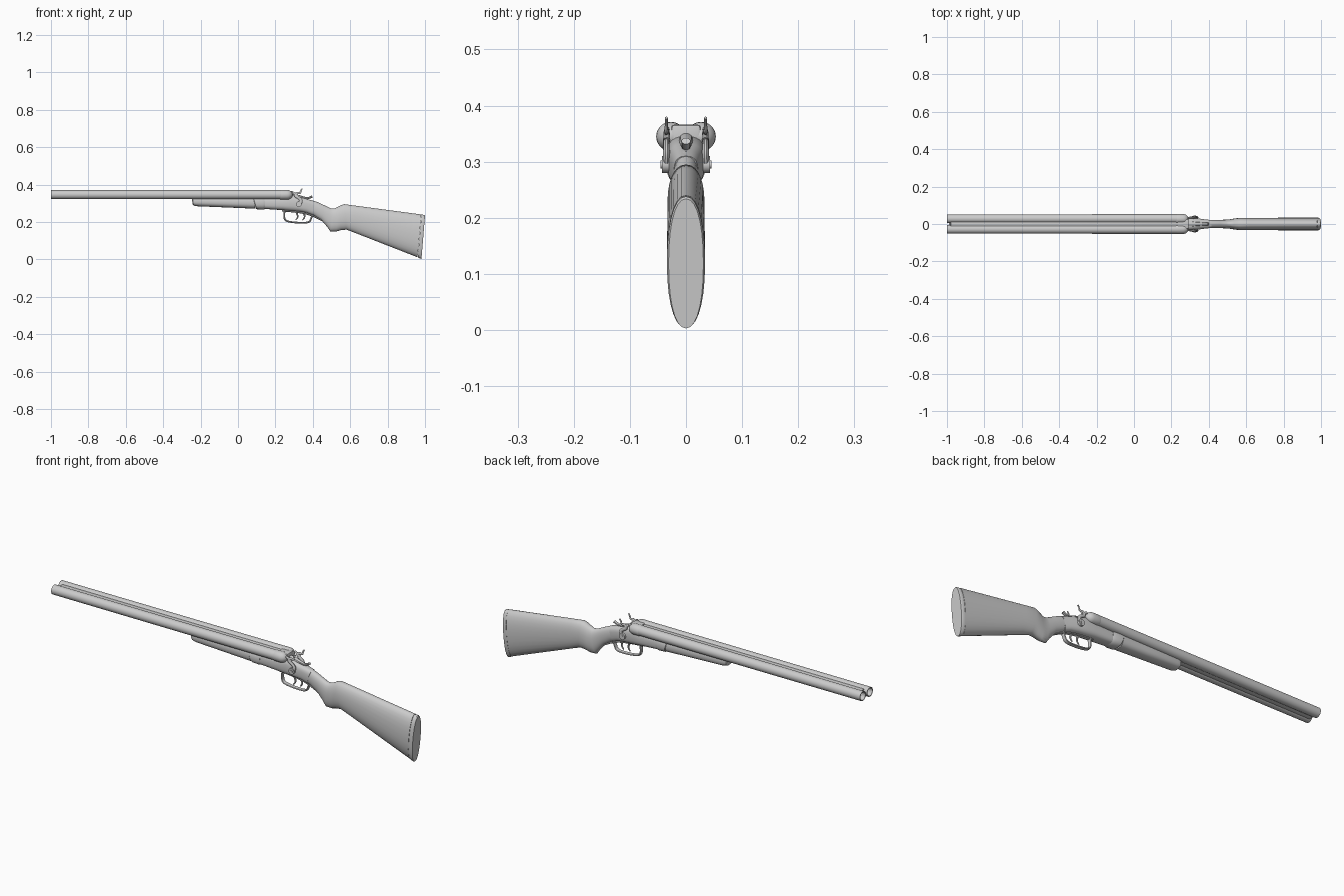
import bpy, bmesh, math
from math import sin, cos, pi

if "Cube" in bpy.data.objects:
    bpy.data.objects.remove(bpy.data.objects["Cube"])


def finish(name, bm, angle=35):
    bmesh.ops.recalc_face_normals(bm, faces=bm.faces)
    me = bpy.data.meshes.new(name)
    bm.to_mesh(me)
    bm.free()
    ob = bpy.data.objects.new(name, me)
    bpy.context.collection.objects.link(ob)
    smooth(ob, angle)
    return ob


def smooth(ob, angle=35):
    bpy.ops.object.select_all(action='DESELECT')
    ob.select_set(True)
    bpy.context.view_layer.objects.active = ob
    bpy.ops.object.shade_smooth_by_angle(angle=math.radians(angle))


def bridge(bm, rings, closed=False):
    n = len(rings[0])
    pairs = list(zip(rings, rings[1:])) + ([(rings[-1], rings[0])] if closed else [])
    for a, b in pairs:
        for i in range(n):
            j = (i + 1) % n
            bm.faces.new((a[i], a[j], b[j], b[i]))


def loft(name, sections, n=28, power=1.0):
    # each section: top x, top z, bottom x, bottom z, half width
    bm = bmesh.new()
    rings = []
    for xt, zt, xb, zb, w in sections:
        ring = []
        for i in range(n):
            a = 2 * pi * i / n
            c, s = cos(a), sin(a)
            u = math.copysign(abs(c) ** power, c)
            t = (1 + math.copysign(abs(s) ** power, s)) / 2
            ring.append(bm.verts.new((xb + (xt - xb) * t, w * u, zb + (zt - zb) * t)))
        rings.append(ring)
    bridge(bm, rings)
    bm.faces.new(rings[0])
    bm.faces.new(rings[-1])
    return finish(name, bm)


def lathe(name, profile, y, z, n=28, closed=False):
    # profile of (x, radius) turned about an x axis line
    bm = bmesh.new()
    rings = [[bm.verts.new((x, y + r * cos(2 * pi * i / n), z + r * sin(2 * pi * i / n)))
              for i in range(n)] for x, r in profile]
    bridge(bm, rings, closed)
    if not closed:
        bm.faces.new(rings[0])
        bm.faces.new(rings[-1])
    return finish(name, bm)


def rod(name, pts, radius, widen=1.0, y=0.0):
    # smooth rod in the xz plane; pts of (x, z, radius factor), y width scaled by widen
    cu = bpy.data.curves.new(name, 'CURVE')
    cu.dimensions = '3D'
    cu.bevel_depth = radius
    cu.bevel_resolution = 3
    cu.use_fill_caps = True
    sp = cu.splines.new('NURBS')
    sp.points.add(len(pts) - 1)
    for p, (x, z, f) in zip(sp.points, pts):
        p.co = (x, 0, z, 1)
        p.radius = f
    sp.order_u = 3
    sp.use_endpoint_u = True
    sp.resolution_u = 6
    tmp = bpy.data.objects.new(name, cu)
    bpy.context.collection.objects.link(tmp)
    bpy.context.view_layer.update()
    me = bpy.data.meshes.new_from_object(tmp.evaluated_get(bpy.context.evaluated_depsgraph_get()))
    bpy.data.objects.remove(tmp)
    for v in me.vertices:
        v.co.y = v.co.y * widen + y
    ob = bpy.data.objects.new(name, me)
    bpy.context.collection.objects.link(ob)
    smooth(ob)
    return ob


def box(name, x0, x1, w, z0, z1, bevel=0.002):
    bm = bmesh.new()
    bmesh.ops.create_cube(bm, size=1)
    for v in bm.verts:
        v.co = ((x0 + x1) / 2 + v.co.x * (x1 - x0), v.co.y * 2 * w, (z0 + z1) / 2 + v.co.z * (z1 - z0))
    bmesh.ops.bevel(bm, geom=bm.edges[:], offset=bevel, segments=2, affect='EDGES', profile=0.5)
    return finish(name, bm)


def disc(name, x, y, z, r, depth):
    bm = bmesh.new()
    bmesh.ops.create_cone(bm, cap_ends=True, segments=20, radius1=r, radius2=r, depth=depth)
    for v in bm.verts:
        v.co = (x + v.co.x, y + v.co.z, z + v.co.y)
    return finish(name, bm)


# Barrels, breech balls, hammers and pivots on both sides
for side, s in (("left", 1), ("right", -1)):
    lathe(side + "_barrel", [(-1, 0.0195), (-1, 0.0235), (0.235, 0.0245), (0.235, 0.0195)],
          s * 0.028, 0.346, closed=True)
    ball = [(0.225, 0.0245), (0.232, 0.0262), (0.262, 0.0262)]
    ball += [(0.262 + 0.03 * sin(a), 0.0262 * cos(a)) for a in (0.3, 0.6, 0.9, 1.2, 1.45)]
    lathe(side + "_breech", ball, s * 0.027, 0.345)
    disc(side + "_hammer_pivot", 0.325, s * 0.035, 0.295, 0.015, 0.016)
    disc(side + "_pivot_screw", 0.325, s * 0.042, 0.295, 0.007, 0.006)
    rod(side + "_hammer", [(0.325, 0.29, 1.3), (0.342, 0.312, 1.2), (0.325, 0.33, 1.1),
                           (0.305, 0.338, 1.1), (0.312, 0.356, 0.9), (0.334, 0.352, 0.7),
                           (0.334, 0.366, 0.5), (0.343, 0.378, 0.5)], 0.0075, 0.7, s * 0.035)
    rod(side + "_hammer_nose", [(0.318, 0.338, 1), (0.305, 0.352, 0.9), (0.291, 0.358, 0.7)],
        0.0075, 0.8, s * 0.034)

# Ribs between the barrels
box("top_rib", -0.98, 0.25, 0.016, 0.353, 0.362, 0.001)
box("lower_rib", -0.99, 0.1, 0.012, 0.328, 0.336, 0.001)
box("standing_breech", 0.235, 0.292, 0.026, 0.322, 0.366, 0.005)

# Wooden fore-end and its metal knuckle
loft("fore_end", [(-0.247, 0.332, -0.243, 0.294, 0.022), (-0.243, 0.335, -0.238, 0.288, 0.027),
                  (-0.22, 0.338, -0.22, 0.284, 0.031), (-0.05, 0.338, -0.05, 0.277, 0.034),
                  (0.09, 0.338, 0.09, 0.271, 0.036)], power=0.8)
loft("knuckle", [(0.078, 0.336, 0.095, 0.272, 0.035), (0.08, 0.338, 0.1, 0.268, 0.038),
                 (0.125, 0.338, 0.135, 0.266, 0.038), (0.14, 0.336, 0.148, 0.27, 0.034)], power=0.8)

# Receiver
loft("receiver", [(0.135, 0.332, 0.135, 0.27, 0.033), (0.24, 0.336, 0.24, 0.263, 0.035),
                  (0.292, 0.345, 0.28, 0.258, 0.035), (0.335, 0.332, 0.325, 0.256, 0.032),
                  (0.375, 0.321, 0.365, 0.25, 0.026), (0.415, 0.31, 0.395, 0.238, 0.022)], power=0.7)

# Top lever with thumb piece
rod("top_lever", [(0.285, 0.342, 1.2), (0.325, 0.336, 1.2), (0.36, 0.327, 0.8),
                  (0.378, 0.326, 0.7), (0.397, 0.337, 0.8)], 0.008, 1.3)

# Triggers and guard
for name, x in (("front_trigger", 0.308), ("rear_trigger", 0.345)):
    rod(name, [(x, 0.262, 1.2), (x + 0.01, 0.24, 1), (x + 0.012, 0.222, 0.8), (x, 0.21, 0.6)], 0.005)
rod("trigger_guard", [(0.25, 0.265, 1), (0.246, 0.238, 1), (0.25, 0.207, 1), (0.285, 0.199, 1),
                      (0.335, 0.195, 1), (0.383, 0.197, 1), (0.392, 0.222, 1), (0.4, 0.24, 1)],
    0.0048, 2.2)
rod("guard_tang", [(0.235, 0.26, 1), (0.3, 0.257, 1), (0.4, 0.238, 1), (0.45, 0.207, 0.8)], 0.005, 2.0)

# Stock with pistol grip, then butt plate
loft("stock", [(0.385, 0.319, 0.37, 0.25, 0.022), (0.425, 0.306, 0.405, 0.235, 0.022),
               (0.462, 0.289, 0.445, 0.21, 0.022), (0.495, 0.273, 0.475, 0.176, 0.023),
               (0.515, 0.272, 0.493, 0.15, 0.024), (0.535, 0.281, 0.525, 0.149, 0.028),
               (0.552, 0.29, 0.55, 0.156, 0.031), (0.568, 0.295, 0.58, 0.159, 0.033),
               (0.62, 0.288, 0.635, 0.138, 0.033), (0.98, 0.24, 0.96, 0.011, 0.034)], power=0.9)
loft("butt_plate", [(0.981, 0.239, 0.961, 0.01, 0.0335), (0.996, 0.238, 0.975, 0.004, 0.034),
                    (1.0, 0.234, 0.981, 0.003, 0.031)], power=0.9)
